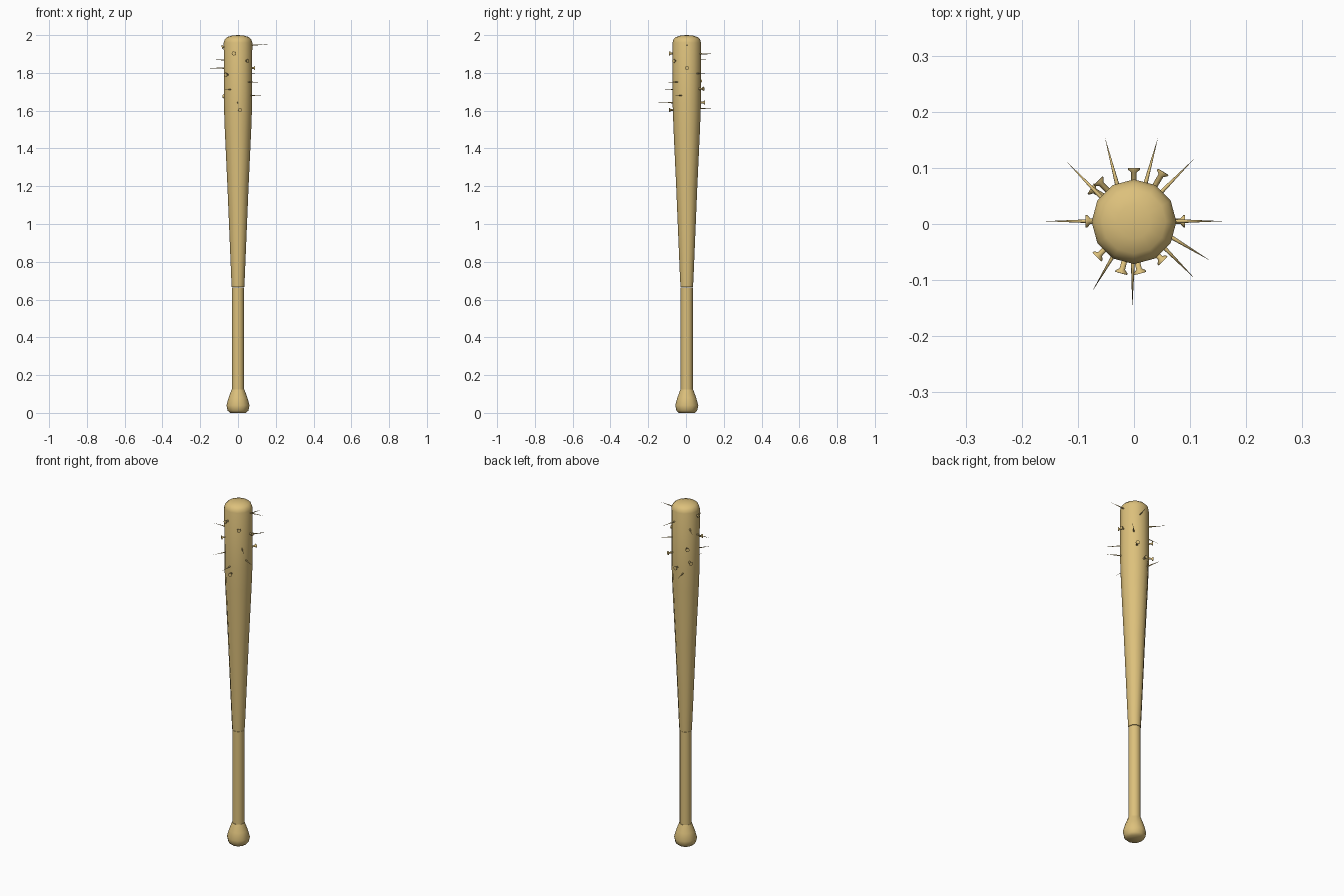
import bpy, bmesh
from math import radians, sin, cos, tau
from mathutils import Vector

cube = bpy.data.objects.get("Cube")
if cube:
    bpy.data.objects.remove(cube, do_unlink=True)

wood = bpy.data.materials.new("tan wood")
wood.use_nodes = True
TAN = (0.72, 0.53, 0.20, 1)
wood.diffuse_color = TAN
wood.node_tree.nodes["Principled BSDF"].inputs["Base Color"].default_value = TAN


def lathe(name, profile, sides, angle):
    """Turn (radius, height) pairs around z; a zero radius makes a pole."""
    bm = bmesh.new()
    rings = []
    for r, z in profile:
        count = sides if r > 0 else 1
        rings.append([bm.verts.new((r * cos(tau * i / sides), r * sin(tau * i / sides), z))
                      for i in range(count)])
    for low, high in zip(rings, rings[1:]):
        for i in range(sides):
            j = (i + 1) % sides
            corners = [low[i % len(low)], low[j % len(low)],
                       high[j % len(high)], high[i % len(high)]]
            bm.faces.new(list(dict.fromkeys(corners)))
    for ring in (rings[0], rings[-1]):
        if len(ring) > 1:
            bm.faces.new(ring)
    bmesh.ops.recalc_face_normals(bm, faces=bm.faces)
    mesh = bpy.data.meshes.new(name)
    bm.to_mesh(mesh)
    bm.free()
    mesh.materials.append(wood)
    obj = bpy.data.objects.new(name, mesh)
    bpy.context.collection.objects.link(obj)
    bpy.ops.object.select_all(action='DESELECT')
    obj.select_set(True)
    bpy.context.view_layer.objects.active = obj
    bpy.ops.object.shade_smooth_by_angle(angle=radians(angle))
    return obj


# Bat: knob, grip and barrel
bat_parts = {
    "knob": [(0.042, 0), (0.055, 0.012), (0.061, 0.04), (0.05, 0.08), (0.034, 0.123)],
    "grip": [(0.032, 0.12), (0.032, 0.664)],
    "barrel": [(0.033, 0.666), (0.036, 0.72), (0.056, 1.2), (0.07, 1.5), (0.075, 1.64),
               (0.0755, 1.96), (0.07, 1.978), (0.057, 1.99), (0.03, 1.998), (0, 2)],
}
for part, profile in bat_parts.items():
    lathe(part, profile, 12, 50).location.y = 0.004

# Nails driven through the barrel: head position, then tip position
nails = [
    ((0, 0.10, 1.643), (-0.003, -0.148, 1.642)),
    ((0.052, 0.093, 1.716), (-0.075, -0.121, 1.71)),
    ((-0.064, 0.077, 1.757), (0.109, -0.098, 1.75)),
    ((-0.077, 0.063, 1.676), (0.137, -0.066, 1.683)),
    ((-0.086, 0.005, 1.937), (0.159, 0.005, 1.952)),
    ((0.091, 0.005, 1.826), (-0.159, 0.005, 1.825)),
    ((-0.066, -0.059, 1.79), (0.107, 0.116, 1.80)),
    ((-0.023, -0.088, 1.903), (0.043, 0.155, 1.90)),
    ((0.011, -0.088, 1.603), (-0.052, 0.155, 1.615)),
    ((0.052, -0.066, 1.863), (-0.12, 0.111, 1.87)),
]
for n, (head, tip) in enumerate(nails, 1):
    head, tip = Vector(head), Vector(tip)
    axis = tip - head
    length = axis.length
    nail = lathe(f"nail_{n}", [(0.011, 0), (0.011, 0.003), (0.005, 0.008),
                               (0.0045, 0.5 * length), (0.0035, 0.68 * length),
                               (0, length)], 8, 50)
    nail.location = head
    nail.rotation_euler = axis.to_track_quat('Z', 'Y').to_euler()
